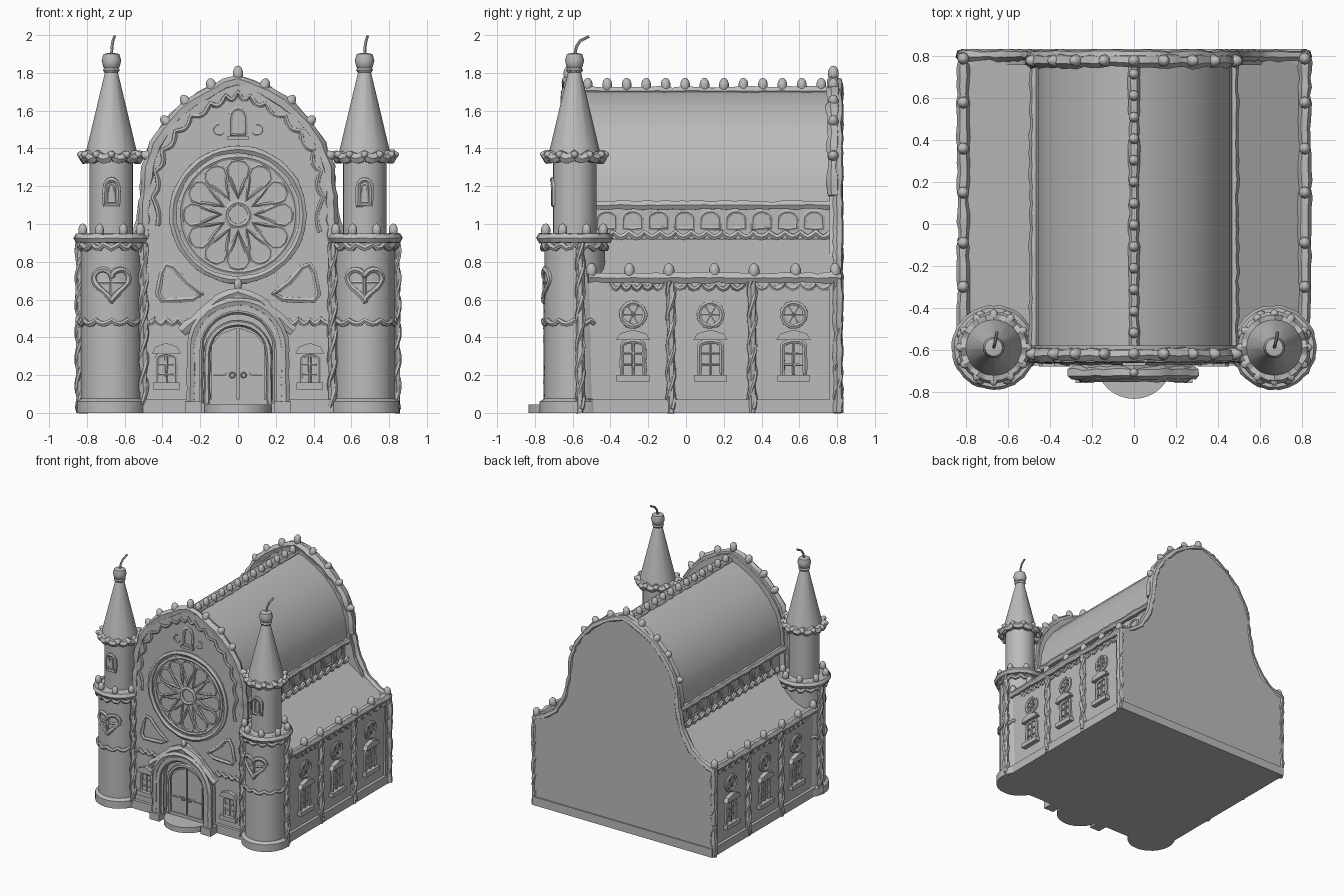
import bpy, bmesh, math, random
from math import sin, cos, pi
from mathutils import Vector

random.seed(4)
if "Cube" in bpy.data.objects:
    bpy.data.objects.remove(bpy.data.objects["Cube"])

GREY = bpy.data.materials.new("plain_grey")
GREY.use_nodes = True
GREY.diffuse_color = (0.5, 0.5, 0.5, 1)
GREY.node_tree.nodes["Principled BSDF"].inputs["Base Color"].default_value = (0.5, 0.5, 0.5, 1)


def add(name, mesh, angle=40):
    mesh.materials.clear()
    mesh.materials.append(GREY)
    mesh.shade_smooth()
    mesh.set_sharp_from_angle(angle=math.radians(angle))
    bpy.context.collection.objects.link(bpy.data.objects.new(name, mesh))


def from_bm(name, bm, angle=40):
    bmesh.ops.recalc_face_normals(bm, faces=bm.faces)
    mesh = bpy.data.meshes.new(name)
    bm.to_mesh(mesh)
    bm.free()
    add(name, mesh, angle)


def slab(name, outline, place, d0, d1, angle=15):
    """Flat outline (u, v) thickened from depth d0 to d1."""
    bm = bmesh.new()
    a = [bm.verts.new(place(u, v, d0)) for u, v in outline]
    b = [bm.verts.new(place(u, v, d1)) for u, v in outline]
    bm.faces.new(a)
    bm.faces.new(b)
    for i in range(len(a)):
        j = (i + 1) % len(a)
        bm.faces.new((a[i], a[j], b[j], b[i]))
    from_bm(name, bm, angle)


def box(u0, u1, v0, v1):
    return [(u0, v0), (u1, v0), (u1, v1), (u0, v1)]


def tube(name, pts, r, closed=False, wobble=0.0, step=0.04):
    """Piped icing line, optionally with a hand-made wobble."""
    pts = [Vector(p) for p in pts]
    ends = pts[1:] + ([pts[0]] if closed else [])
    path = [pts[0]]
    for a, b in zip(pts, ends):
        n = max(1, int((b - a).length / step))
        path += [a.lerp(b, k / n) for k in range(1, n + 1)]
    if closed:
        path.pop()
    curve = bpy.data.curves.new(name, 'CURVE')
    curve.dimensions = '3D'
    curve.bevel_depth = r
    curve.bevel_resolution = 1
    curve.use_fill_caps = True
    line = curve.splines.new('POLY')
    line.points.add(len(path) - 1)
    line.use_cyclic_u = closed
    for p, co in zip(line.points, path):
        j = Vector([random.uniform(-1, 1) * wobble * r * 0.5 for _ in range(3)])
        p.co = (*(co + j), 1)
        p.radius = 1 + random.uniform(-1, 1) * wobble
    temp = bpy.data.objects.new(name, curve)
    mesh = bpy.data.meshes.new_from_object(temp)
    bpy.data.objects.remove(temp)
    add(name, mesh, 50)


def piped(name, flat, place, r, closed=False, d=0.0, wobble=0.15):
    tube(name, [place(u, v, d) for u, v in flat], r, closed, wobble)


def knobs(name, spots, r=0.029):
    """Gumdrops: list of (position, direction)."""
    bm = bmesh.new()
    for pos, way in spots:
        rot = Vector((0, 0, 1)).rotation_difference(Vector(way)).to_matrix()
        made = bmesh.ops.create_uvsphere(bm, u_segments=10, v_segments=7, radius=r)
        for v in made["verts"]:
            v.co.z *= 1.5
            v.co = rot @ v.co + Vector(pos)
    from_bm(name, bm, 60)


def lathe(name, profile, x, y, n=24):
    bm = bmesh.new()
    rings = [[bm.verts.new((x + r * cos(2 * pi * k / n), y + r * sin(2 * pi * k / n), z))
              for k in range(n)] for r, z in profile]
    for a, b in zip(rings, rings[1:]):
        for k in range(n):
            bm.faces.new((a[k], a[(k + 1) % n], b[(k + 1) % n], b[k]))
    bm.faces.new(rings[0])
    bm.faces.new(rings[-1])
    from_bm(name, bm, 35)


def rope(name, x, y, z1):
    """Twisted icing column."""
    tube(name, [(x, y, 0.0), (x, y, z1)], 0.021, wobble=0.15)
    for ph in (0, pi):
        tube(name + "_twist", [(x + 0.016 * cos(ph + z * 22), y + 0.016 * sin(ph + z * 22), z)
             for z in [0.02 + (z1 - 0.02) * k / 40 for k in range(41)]], 0.013)


def drips(u0, u1, v, amp, n):
    return [(u0 + (u1 - u0) * k / (4 * n), v - amp * abs(sin(pi * k / 4))) for k in range(4 * n + 1)]


def arch(w, v0, spring, n=14, u=0.0, rise=None):
    rise = rise or w
    return ([(u + w, v0)] + [(u + w * cos(pi * k / n), spring + rise * sin(pi * k / n))
            for k in range(n + 1)] + [(u - w, v0)])


def circle(u, v, r, n=32):
    return [(u + r * cos(2 * pi * k / n), v + r * sin(2 * pi * k / n)) for k in range(n)]


def mirrored(half):
    return half + [(-u, v) for u, v in reversed(half) if u > 0]


def front(u, v, d):
    return (u, -0.65 - d, v)


def side(s, x=0.81):
    return lambda u, v, d: (s * (x + d), u, v)


def drum(cx, r):
    return lambda u, v, d: (cx + u, -0.59 - math.sqrt(max(r * r - u * u, 0)) - d, v)


def small_window(name, u, v, w, h, place):
    slab(name + "_sill", box(u - w * .62, u + w * .62, v - .02, v + .015), place, -.01, .03)
    slab(name + "_hood", [(u - w * .65, v + h), (u + w * .65, v + h), (u + w * .5, v + h + .035),
                          (u, v + h + .055), (u - w * .5, v + h + .035)], place, -.01, .03)
    piped(name + "_frame", arch(w * .42, v, v + h * .85, 6, u, h * .12), place, .014, True)
    piped(name + "_bar", [(u, v), (u, v + h * .95)], place, .008)
    for t in (.35, .65):
        piped(name + "_crossbar", [(u - w * .4, v + h * t), (u + w * .4, v + h * t)], place, .007)


# Main walls and roofs
CROWN = [(.49, 1.15), (.475, 1.3), (.435, 1.42), (.36, 1.53), (.27, 1.62), (.16, 1.69), (.07, 1.735), (0, 1.755)]
SHOULDER = [(.82, .71), (.72, .75), (.61, .83), (.53, .97)]
slab("aisles", mirrored([(.8, 0), (.81, .7), (.47, .92), (0, .95)]), front, -.05, -1.46)
slab("clerestory_wall", box(-.45, .45, .85, 1.12), front, -.02, -1.46)
slab("nave_roof", mirrored([(.47, 1.1)] + [(u * .96, v - .05) for u, v in CROWN]), front, -.02, -1.46, 25)
slab("front_facade", mirrored([(.5, 0), (.5, .9)] + CROWN), front, 0, -.07)
slab("back_wall", mirrored([(.82, 0)] + SHOULDER + CROWN), front, -1.41, -1.475)
slab("plinth", box(-.825, .825, 0, .07), front, -.05, -1.485)
slab("front_plinth", box(-.5, .5, 0, .07), front, .025, -.05)

# Icing along the gables and ridge
piped("front_gable_icing", mirrored([(.5, .9)] + CROWN), front, .034, d=-.025, wobble=.2)
piped("back_gable_icing", mirrored([(.82, 0)] + SHOULDER + CROWN), front, .026, d=-1.455, wobble=.2)
piped("back_crown_icing", mirrored(CROWN), front, .036, d=-1.43, wobble=.2)
inner = mirrored([(.47, .95)] + CROWN)
wave = []
for (u0, v0), (u1, v1) in zip(inner, inner[1:]):
    for k in range(6):
        t, s = k / 6, 0.92 - .045 * abs(sin(pi * k / 6))
        wave.append(((u0 + (u1 - u0) * t) * s, 1.05 + (v0 + (v1 - v0) * t - 1.05) * s))
piped("gable_drips", wave, front, .013)
tube("ridge_icing", [(0, -.6, 1.705), (0, .78, 1.705)], .025, wobble=.2)
knobs("ridge_gumdrops", [((0, -.52 + .103 * k, 1.735), (0, 0, 1)) for k in range(13)], .026)
spots = [(0, 1.795), (.14, 1.73), (.275, 1.645), (.375, 1.54), (.475, 1.36)]
for y, name in ((-.62, "front"), (.78, "back")):
    knobs(name + "_gable_gumdrops", [((s * u, y, v), (s * u, 0, max(.1, v - 1.25)))
          for u, v in spots for s in ((1, -1) if u else (1,))])

# Rose window
piped("rose_outer_ring", circle(0, 1.05, .345, 48), front, .022, True)
piped("rose_inner_ring", circle(0, 1.05, .305, 48), front, .014, True)
piped("rose_hub", circle(0, 1.05, .062, 20), front, .016, True)
for k in range(12):
    a = 2 * pi * k / 12
    petal = [(.09, 0), (.15, .024), (.21, .05), (.25, .057), (.28, .035), (.288, 0)]
    petal += [(r, -t) for r, t in petal[-2:0:-1]]
    piped("rose_petal", [(r * cos(a) - t * sin(a), 1.05 + r * sin(a) + t * cos(a)) for r, t in petal],
          front, .010, True)

# Small gable window with curls
piped("gable_window", arch(.04, 1.47, 1.56, 8, 0, .05), front, .013, True)
slab("gable_window_sill", box(-.055, .055, 1.445, 1.465), front, 0, .025)
for s in (1, -1):
    piped("gable_curl", [(s * (.1 + .03 * sin(t)), 1.5 + .028 * cos(t)) for t in [.6 * k for k in range(8)]],
          front, .008)

# Portal, doors and step
outer, inside = arch(.25, 0, .34), arch(.2, 0, .34)
slab("portal_arch", outer + inside[::-1], front, -.01, .09, 35)
piped("portal_outer_icing", outer, front, .024, d=.08)
piped("portal_middle_icing", arch(.2, .05, .34), front, .018, d=.06)
piped("portal_inner_icing", arch(.165, .05, .31), front, .016, d=.02)
for s in (1, -1):
    slab("portal_foot", box(s * .19, s * .28, 0, .06), front, 0, .11)
    slab("door_leaf", [(s * .006, .05), (s * .14, .05), (s * .14, .36), (s * .09, .42), (s * .006, .45)], front, 0, .018)
    piped("door_handle", circle(s * .03, .2, .014, 8), front, .006, True, d=.025)
    piped("door_hinge", [(s * .13, .2), (s * .07, .2), (s * .06, .215)], front, .006, d=.02)
slab("portal_gable", [(-.27, .44), (-.2, .44), (0, .6), (.2, .44), (.27, .44), (.1, .6), (0, .66), (-.1, .6)], front, 0, .08)
piped("portal_gable_icing", mirrored([(.295, .43), (.2, .52), (.1, .6), (0, .64)]), front, .032, d=.06, wobble=.2)
knobs("portal_gumdrops", [(front(u, .68 - .9 * abs(u), .06), (u, 0, .3)) for u in (-.2, -.1, 0, .1, .2)], .022)
slab("door_step", [(.18 * cos(pi * k / 16), -.66 - .175 * sin(pi * k / 16)) for k in range(17)],
     lambda u, v, d: (u, v, d), 0, .045, 35)

for s in (1, -1):
    tag = "left" if s > 0 else "right"
    # Facade details on each half
    piped(tag + "_corner_window", [(s * u, v) for u, v in
          ((.19, .63), (.24, .6), (.4, .595), (.425, .63), (.405, .74), (.38, .785), (.34, .77), (.27, .69))],
          front, .016, True)
    small_window(tag + "_front_window", s * .38, .145, .115, .17, front)
    piped(tag + "_front_band", drips(s * .26, s * .5, .495, .025, 4), front, .016)

    # Towers
    x, y = s * .67, -.59
    lathe(tag + "_tower", [(.185, 0), (.185, .06), (.16, .075), (.16, .9), (.185, .91), (.185, .94),
                           (.115, .95), (.115, 1.35)], x, y)
    lathe(tag + "_spire", [(.12, 1.34), (.14, 1.36), (.035, 1.8), (.025, 1.83)], x, y, 12)
    ring = [2 * pi * k / 48 for k in range(48)]
    for part, r, z, thick, amp, n in (("rim", .175, .925, .027, 0, 1), ("rim_drips", .166, .9, .017, .03, 7),
                                      ("band", .162, .49, .016, .02, 6), ("spire_icing", .143, 1.365, .028, .02, 6),
                                      ("cherry_collar", .03, 1.815, .014, 0, 1)):
        tube(tag + "_tower_" + part, [(x + r * cos(a), y + r * sin(a), z - amp * abs(sin(a * n))) for a in ring],
             thick, True, .12)
    knobs(tag + "_rim_gumdrops", [((x + .165 * cos(a), y + .165 * sin(a), .965), (0, 0, 1))
          for a in [2 * pi * (k + .5) / 8 for k in range(8)]], .025)
    knobs(tag + "_spire_gumdrops", [((x + .15 * cos(a), y + .15 * sin(a), 1.365), (cos(a), sin(a), .2))
          for a in [2 * pi * k / 12 for k in range(12)]], .022)
    lathe(tag + "_cherry", [(.02, 1.81), (.043, 1.83), (.052, 1.865), (.042, 1.9), (.015, 1.905)], x, y, 14)
    tube(tag + "_cherry_stem", [(x, y, 1.89), (x + .003, y + .01, 1.94), (x + .008, y + .03, 1.97),
                                (x + .016, y + .075, 1.993)], .008)
    heart = [(.0058 * 16 * sin(t) ** 3, .69 + .0058 * (13 * cos(t) - 5 * cos(2 * t) - 2 * cos(3 * t) - cos(4 * t)))
             for t in [2 * pi * k / 28 for k in range(28)]]
    low, high = drum(x, .16), drum(x, .115)
    piped(tag + "_heart_window", heart, low, .016, True)
    piped(tag + "_heart_bar", [(0, .61), (0, .72)], low, .009)
    piped(tag + "_heart_crossbar", [(.025 * k, .69) for k in range(-3, 4)], low, .009)
    piped(tag + "_tower_window", arch(.036, 1.1, 1.19, 8, 0, .045), high, .014, True)
    piped(tag + "_tower_window_inner", arch(.018, 1.115, 1.185, 6, 0, .025), high, .007, True)
    rope(tag + "_inner_column", s * .5, -.655, .9)
    rope(tag + "_outer_column", s * .838, -.56, .9)

    # Aisle side wall
    wall = side(s)
    piped(tag + "_eave_icing", [(-.52, .715), (.82, .715)], wall, .03, d=.005, wobble=.2)
    knobs(tag + "_eave_gumdrops", [((s * .815, v, .75), (0, 0, 1)) for v in (-.5, -.3, -.09, .15, .36, .58, .79)])
    for k, v in enumerate((-.28, .13, .57)):
        small_window(tag + "_side_window", v, .185, .14, .2, wall)
        piped(tag + "_round_window", circle(v, .52, .062, 18), wall, .014, True)
        for j in range(3):
            c, n = .055 * cos(pi * j / 3), .055 * sin(pi * j / 3)
            piped(tag + "_round_window_spoke", [(v - c, .52 - n), (v + c, .52 - n + 2 * n)], wall, .007)
        edges = (-.43, -.1, .33, .79)
        piped(tag + "_eave_drips", drips(edges[k] + .03, edges[k + 1] - .02, .685, .03, 5), wall, .014)
    for v in (-.08, .35, .805):
        rope(tag + "_side_column", s * .815, v, .7)

    # Clerestory windows and icing
    upper = side(s, .45)
    piped(tag + "_roof_edge_icing", [(-.6, 1.1), (.79, 1.1)], upper, .026, d=.025, wobble=.2)
    piped(tag + "_clerestory_drips", drips(-.55, .77, .955, .025, 16), upper, .018, d=.015)
    for k in range(9):
        v = -.42 + .137 * k
        piped(tag + "_clerestory_window", arch(.048, .975, 1.03, 8, v, .035), upper, .012, True)
